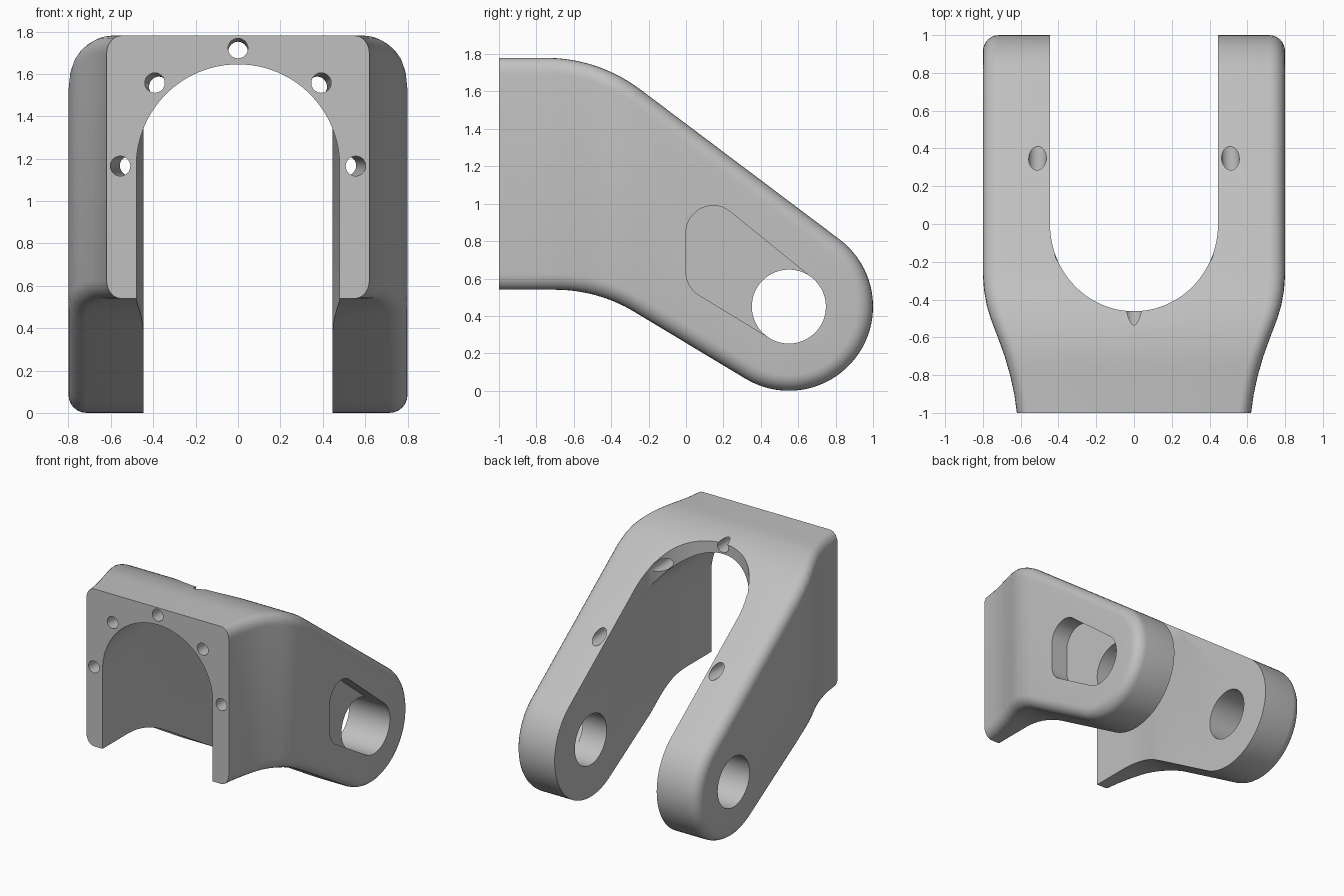
import bpy, bmesh, math
from mathutils import Vector

cube = bpy.data.objects.get("Cube")
if cube:
    bpy.data.objects.remove(cube, do_unlink=True)

grey = bpy.data.materials.new("plain grey")
grey.use_nodes = True
grey.diffuse_color = (0.53, 0.53, 0.53, 1)
grey.node_tree.nodes["Principled BSDF"].inputs["Base Color"].default_value = (0.53, 0.53, 0.53, 1)


def arc(cu, cv, r, a0, a1, n=24, rv=None):
    """Points on an arc, angles in degrees."""
    rv = rv or r
    angles = [math.radians(a0 + (a1 - a0) * i / n) for i in range(n + 1)]
    return [(cu + r * math.cos(a), cv + rv * math.sin(a)) for a in angles]


def prism_mesh(points, axis, lo, hi):
    """Profile in the two other axes, swept along the given axis."""
    place = {"x": lambda u, v, w: (w, u, v),
             "y": lambda u, v, w: (u, w, v),
             "z": lambda u, v, w: (u, v, w)}[axis]
    bm = bmesh.new()
    ends = [[bm.verts.new(place(u, v, w)) for u, v in points] for w in (lo, hi)]
    for ring in ends:
        bm.faces.new(ring)
    n = len(points)
    for i in range(n):
        j = (i + 1) % n
        bm.faces.new((ends[0][i], ends[0][j], ends[1][j], ends[1][i]))
    bmesh.ops.recalc_face_normals(bm, faces=bm.faces)
    return bm


def make_object(name, bm):
    bmesh.ops.recalc_face_normals(bm, faces=bm.faces)
    mesh = bpy.data.meshes.new(name)
    bm.to_mesh(mesh)
    bm.free()
    mesh.materials.append(grey)
    obj = bpy.data.objects.new(name, mesh)
    bpy.context.collection.objects.link(obj)
    return obj


def combine(target, tool, operation="DIFFERENCE"):
    """Apply a boolean and remove the tool."""
    tool.hide_render = True
    mod = target.modifiers.new("cut", "BOOLEAN")
    mod.operation = operation
    mod.solver = "EXACT"
    mod.object = tool
    bpy.context.view_layer.objects.active = target
    bpy.ops.object.modifier_apply(modifier=mod.name)
    bpy.data.objects.remove(tool, do_unlink=True)


# Body: side profile with a rounded tip, swept across the width
PIN = (0.55, 0.45)
top_angle, low_angle = 36.7, 31
side = [(-1, 0.54), (-1, 1.78)]
side += arc(-0.75, 0.94, 0.84, 90, 90 - top_angle, 16)
side += arc(*PIN, 0.45, 90 - top_angle, -90 - low_angle, 40)
side += arc(-0.70, -0.28, 0.82, 90 - low_angle, 90, 16)
bm = prism_mesh(side, "x", -0.8, 0.8)

# Round the outer rims, leaving the mounting face sharp
rims = [e for e in bm.edges
        if abs(e.verts[0].co.x - e.verts[1].co.x) < 1e-5
        and max(v.co.y for v in e.verts) > -0.999]
bmesh.ops.bevel(bm, geom=rims, offset=0.085, offset_type="OFFSET", segments=6,
                profile=0.5, affect="EDGES", clamp_overlap=False)

# Pinch the body towards the mounting face
pinch = [(-1, 0.62), (-0.9, 0.634), (-0.8, 0.656), (-0.7, 0.685), (-0.6, 0.721),
         (-0.5, 0.759), (-0.43, 0.78), (-0.35, 0.794), (-0.27, 0.8)]
for y, w in pinch[1:]:
    bmesh.ops.bisect_plane(bm, geom=bm.verts[:] + bm.edges[:] + bm.faces[:],
                           plane_co=(0, y, 0), plane_no=(0, 1, 0), dist=1e-5)
for v in bm.verts:
    for (y0, w0), (y1, w1) in zip(pinch, pinch[1:]):
        if y0 - 1e-4 <= v.co.y < y1 - 1e-4:
            v.co.x *= (w0 + (w1 - w0) * (v.co.y - y0) / (y1 - y0)) / 0.8
            break
body = make_object("fork_bracket", bm)

# Arched channel through the front, narrowing slightly between the arms
ARCH = (0, 1.165)
half = [(0.48, -1.2), (0.48, -0.6), (0.475, -0.5), (0.465, -0.4),
        (0.453, -0.3), (0.4452, -0.2), (0.4452, 0.05)]
plan = half + [(-x, y) for x, y in reversed(half)]
channel = make_object("channel_cutter", prism_mesh(plan, "z", -0.3, 2))
arch = [(0.5, -0.2), (0.5, 1.0), (0.48, 1.0)] + arc(*ARCH, 0.48, 0, 180, 64)
arch += [(-0.48, 1.0), (-0.5, 1.0), (-0.5, -0.2)]
combine(channel, make_object("arch_cutter", prism_mesh(arch, "y", -1.3, 0.3)), "INTERSECT")
combine(body, channel)

# Slot between the arms, round at its front end
slot = [(0.445, 1.2), (-0.445, 1.2)] + arc(0, 0, 0.445, 180, 360, 48, 0.462)
combine(body, make_object("slot_cutter", prism_mesh(slot, "z", -0.2, 2)))

# Pin bore through both arms
combine(body, make_object("bore_cutter", prism_mesh(arc(*PIN, 0.198, 0, 352.5, 47), "x", -1, 1)))

# Recess on the outside of one arm, running into the bore
recess = arc(0.145, 0.845, 0.145, 180, 53.3, 16)
recess += arc(*PIN, 0.197, 53.3, -121, 24)
recess += arc(0.145, 0.635, 0.145, 239, 180, 8)
combine(body, make_object("recess_cutter", prism_mesh(recess, "x", 0.655, 1)))

# Five bolt holes around the arch, leaning in towards its axis
for k in range(5):
    a = math.radians(45 * k)
    out = Vector((math.cos(a), 0, math.sin(a)))
    centre = Vector((ARCH[0], 0, ARCH[1]))
    start = centre + out * 0.562 + Vector((0, -1.2, 0))
    end = centre + out * 0.504 + Vector((0, 0.55, 0))
    bm = bmesh.new()
    bmesh.ops.create_cone(bm, cap_ends=True, segments=28, radius1=0.047,
                          radius2=0.047, depth=(end - start).length)
    hole = make_object("bolt_hole_cutter", bm)
    hole.rotation_euler = (end - start).to_track_quat("Z", "Y").to_euler()
    hole.location = (start + end) / 2
    bpy.context.view_layer.update()
    combine(body, hole)

# Smooth curved faces and keep cut edges sharp
for o in bpy.context.selected_objects:
    o.select_set(False)
body.select_set(True)
bpy.context.view_layer.objects.active = body
bpy.ops.object.shade_smooth_by_angle(angle=math.radians(30))
